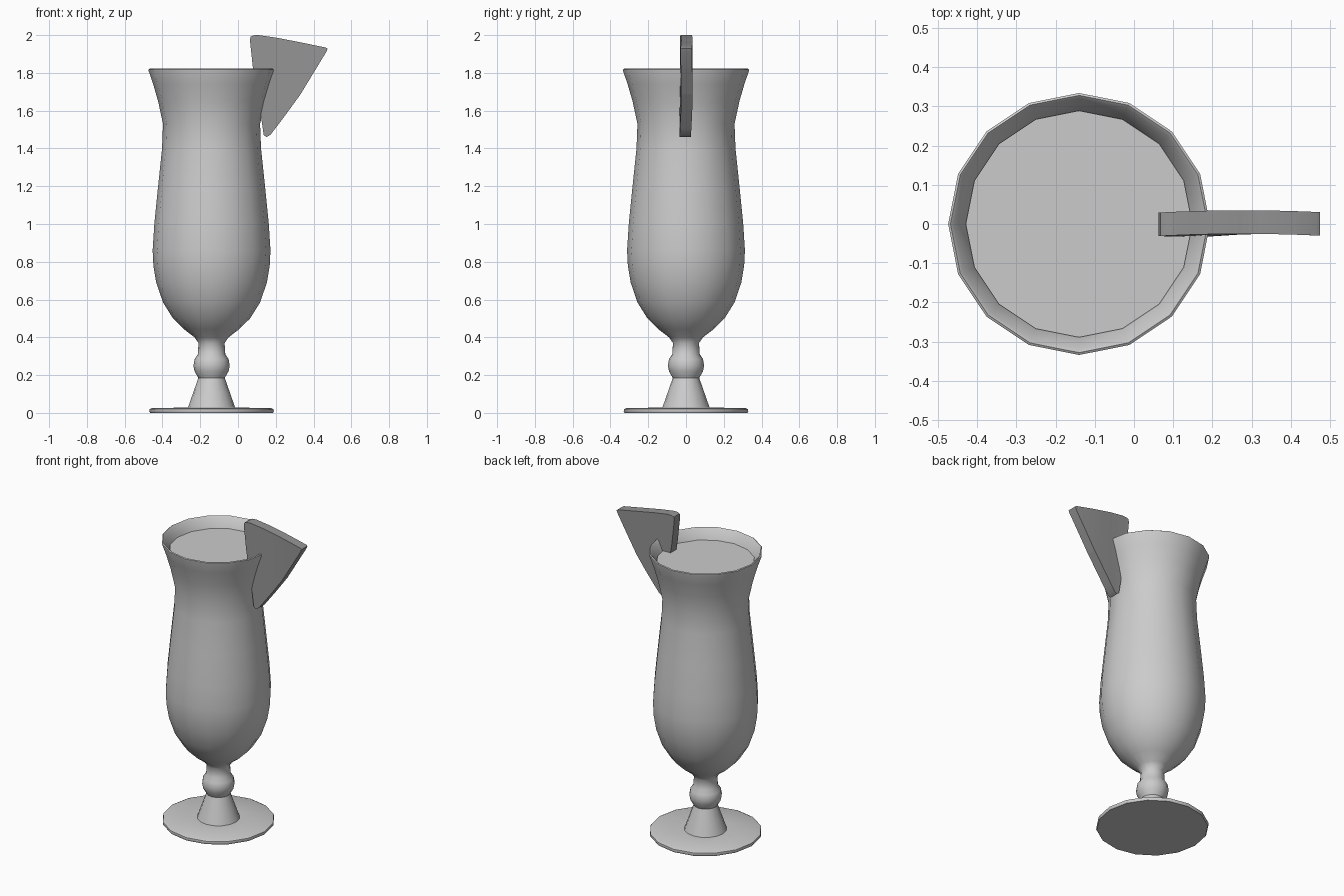
import bpy, bmesh, math
from mathutils import Matrix, Vector

cube = bpy.data.objects.get("Cube")
if cube:
    bpy.data.objects.remove(cube, do_unlink=True)

AXIS_X = -0.14   # centre line of the glass
SIDES = 16


def material(name, value):
    mat = bpy.data.materials.new(name)
    mat.use_nodes = True
    colour = (value, value, value, 1)
    mat.diffuse_color = colour
    mat.node_tree.nodes["Principled BSDF"].inputs["Base Color"].default_value = colour
    return mat


def finish(bm, name, mat, angle):
    bmesh.ops.recalc_face_normals(bm, faces=bm.faces)
    mesh = bpy.data.meshes.new(name)
    bm.to_mesh(mesh)
    bm.free()
    mesh.materials.append(mat)
    obj = bpy.data.objects.new(name, mesh)
    bpy.context.collection.objects.link(obj)
    bpy.ops.object.select_all(action="DESELECT")
    obj.select_set(True)
    bpy.context.view_layer.objects.active = obj
    bpy.ops.object.shade_smooth_by_angle(angle=math.radians(angle))
    return obj


def lathe(name, profile, mat, angle=45):
    """Spin an (r, z) profile that starts and ends on the axis."""
    bm = bmesh.new()
    verts = [bm.verts.new((r, 0, z)) for r, z in profile]
    edges = [bm.edges.new(pair) for pair in zip(verts, verts[1:])]
    bmesh.ops.spin(bm, geom=verts + edges, cent=(0, 0, 0), axis=(0, 0, 1),
                   angle=math.tau, steps=SIDES, use_merge=True)
    bmesh.ops.remove_doubles(bm, verts=bm.verts, dist=0.0005)
    bmesh.ops.transform(bm, matrix=Matrix.Translation((AXIS_X, 0, 0)), verts=bm.verts)
    return finish(bm, name, mat, angle)


grey = material("light grey glass", 0.6)
dark = material("dark grey fruit", 0.3)

# Foot, stem and bowl wall share one turned profile
foot = [(0, 0), (0.325, 0), (0.33, 0.008), (0.328, 0.02), (0.315, 0.026)]
stem = [(0.125, 0.028), (0.098, 0.105), (0.07, 0.185), (0.09, 0.22), (0.096, 0.25),
        (0.09, 0.285), (0.073, 0.31), (0.069, 0.37)]
bowl = [(0.09, 0.4), (0.145, 0.442), (0.204, 0.5), (0.257, 0.585), (0.293, 0.69),
        (0.308, 0.78), (0.312, 0.86), (0.303, 1.0), (0.283, 1.2), (0.262, 1.4),
        (0.257, 1.53), (0.283, 1.65), (0.309, 1.74), (0.333, 1.81)]
rim = [(0.334, 1.818), (0.328, 1.822), (0.32, 1.815)]
WALL = 0.022
lining = [(r - WALL, z) for r, z in reversed(bowl[2:-1])] + [(0, 0.45)]
lathe("glass", foot + stem + bowl + rim + lining, grey)

# Drink filling the bowl up to just below the rim
lathe("drink", [(0, 0.5), (0.2, 0.6), (0.27, 0.86), (0.222, 1.45), (0.25, 1.65),
                (0.289, 1.755), (0, 1.755)], grey)

# Fruit wedge hooked over the rim, slightly bowed
outline = [(0.063, 1.975), (0.067, 1.992), (0.08, 1.999), (0.11, 2.0), (0.2, 1.987),
           (0.33, 1.962), (0.465, 1.934), (0.474, 1.928), (0.468, 1.912), (0.33, 1.685),
           (0.25, 1.575), (0.172, 1.472), (0.15, 1.46), (0.136, 1.472), (0.126, 1.54),
           (0.08, 1.815)]
bm = bmesh.new()
face = bm.faces.new([bm.verts.new((x, -0.03, z)) for x, z in outline])
side = bmesh.ops.extrude_face_region(bm, geom=[face])["geom"]
bmesh.ops.translate(bm, vec=(0, 0.06, 0),
                    verts=[g for g in side if isinstance(g, bmesh.types.BMVert)])
for x in (0.15, 0.2, 0.27, 0.33, 0.4):
    bmesh.ops.bisect_plane(bm, geom=bm.verts[:] + bm.edges[:] + bm.faces[:],
                           plane_co=Vector((x, 0, 0)), plane_no=Vector((1, 0, 0)))
for v in bm.verts:
    bow = 1 - ((v.co.x - 0.28) / 0.2) ** 2
    v.co.y += 0.005 * bow - 0.008 * max(0, 1.65 - v.co.z) / 0.2
finish(bm, "fruit_wedge", dark, 35)
